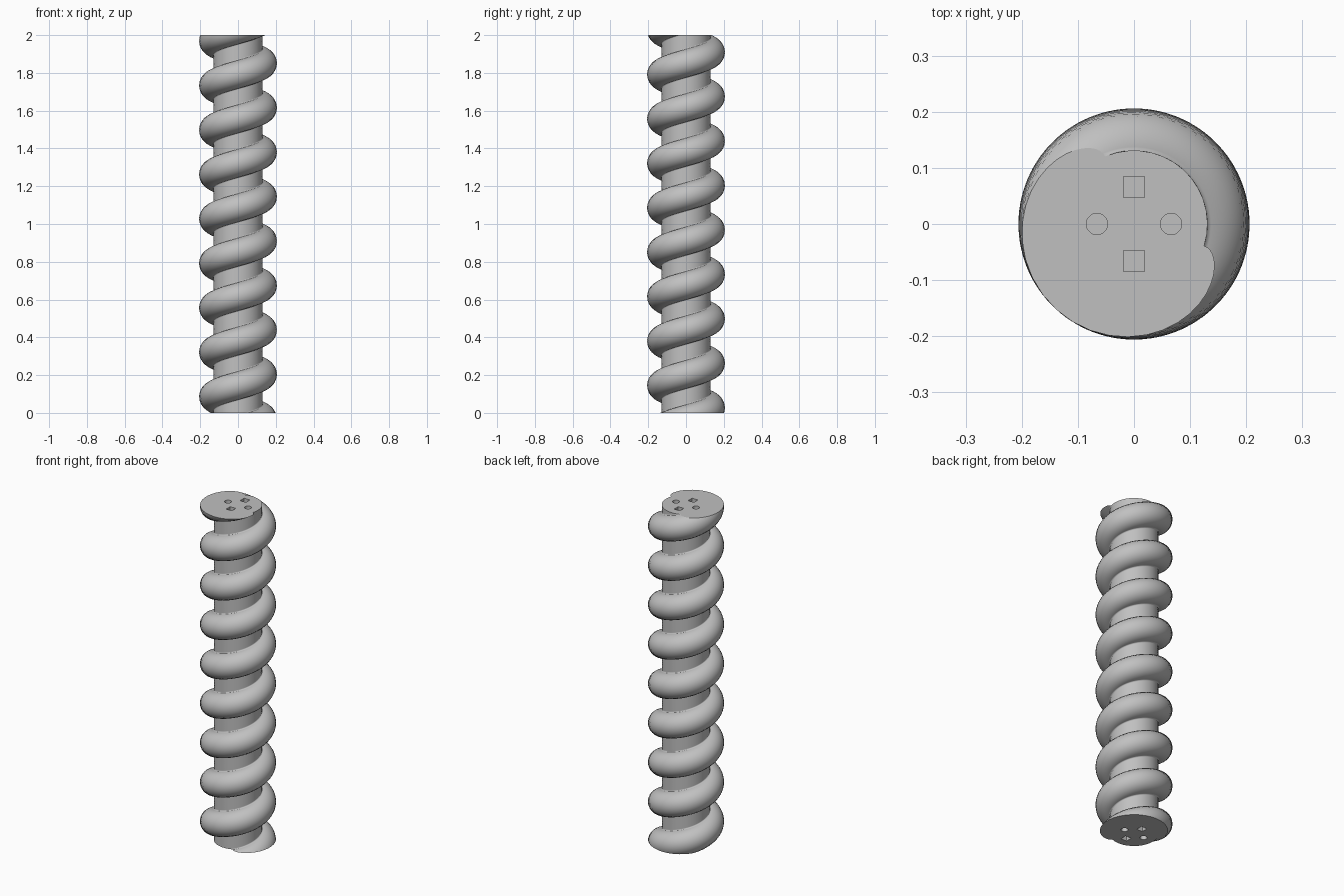
import bpy, bmesh, math

cube = bpy.data.objects.get("Cube")
if cube:
    bpy.data.objects.remove(cube, do_unlink=True)

HEIGHT = 2.0
TURNS = 8.5
PITCH = HEIGHT / TURNS
CORE = 0.131            # shaft radius
RIDGE = 0.075           # radius of the round thread
START = math.radians(48)
LAYERS = 480
HOLE_RING, HOLE_SIZE, HOLE_DEPTH = 0.066, 0.019, 0.06


def section():
    """Polar outline of one horizontal slice: round thread lobe, then bare shaft."""
    half = 2 * math.pi * RIDGE / PITCH
    steps, arc = 36, 14
    pts = []
    for i in range(steps + 1):
        t = -math.pi / 2 + math.pi * i / steps
        pts.append((half * math.sin(t), CORE + RIDGE * math.cos(t)))
    gap = 2 * (math.pi - half)
    for i in range(1, arc):
        pts.append((half + gap * i / arc, CORE))
    return pts


def loop_edges(bm, verts):
    return [bm.edges.get(p) or bm.edges.new(p)
            for p in zip(verts, verts[1:] + verts[:1])]


def wall(bm, low, high, smooth=True):
    n = len(low)
    for i in range(n):
        j = (i + 1) % n
        bm.faces.new((low[i], low[j], high[j], high[i])).smooth = smooth


def ring(bm, cx, cy, z, sides):
    """Square or round hole outline."""
    r = HOLE_SIZE * (math.sqrt(2) if sides == 4 else 1)
    return [bm.verts.new((cx + r * math.cos(a), cy + r * math.sin(a), z))
            for a in (2 * math.pi * (k + 0.5) / sides for k in range(sides))]


def cap(bm, outline, z, inward):
    """Flat end with two round and two square blind holes."""
    edges = loop_edges(bm, outline)
    for k in range(4):
        a = k * math.pi / 2
        sides = 4 if k % 2 else 24
        cx, cy = HOLE_RING * math.cos(a), HOLE_RING * math.sin(a)
        rim = ring(bm, cx, cy, z, sides)
        floor = ring(bm, cx, cy, z + inward * HOLE_DEPTH, sides)
        edges += loop_edges(bm, rim)
        wall(bm, rim, floor, sides > 4)
        bm.faces.new(floor)
        for e in loop_edges(bm, floor):
            e.smooth = False
    for e in edges:
        e.smooth = False
    bmesh.ops.triangle_fill(bm, edges=edges, use_beauty=True, use_dissolve=False)


# Threaded shaft: one slice twisted evenly up the height
bm = bmesh.new()
outline = section()
rings = []
for k in range(LAYERS + 1):
    f = k / LAYERS
    turn = START + 2 * math.pi * TURNS * f
    rings.append([bm.verts.new((r * math.cos(a + turn), r * math.sin(a + turn), HEIGHT * f))
                  for a, r in outline])
for low, high in zip(rings, rings[1:]):
    wall(bm, low, high)

# Crisp crease where the thread meets the shaft
for e in bm.edges:
    if len(e.link_faces) == 2 and e.calc_face_angle() > math.radians(35):
        e.smooth = False

# Both ends
cap(bm, rings[0], 0.0, 1)
cap(bm, rings[-1], HEIGHT, -1)
bmesh.ops.recalc_face_normals(bm, faces=bm.faces)

mesh = bpy.data.meshes.new("threaded_shaft")
bm.to_mesh(mesh)
bm.free()
shaft = bpy.data.objects.new("threaded_shaft", mesh)
bpy.context.collection.objects.link(shaft)

# Plain grey
grey = bpy.data.materials.new("plain_grey")
grey.use_nodes = True
colour = (0.53, 0.53, 0.53, 1.0)
grey.diffuse_color = colour
grey.node_tree.nodes["Principled BSDF"].inputs["Base Color"].default_value = colour
mesh.materials.append(grey)
